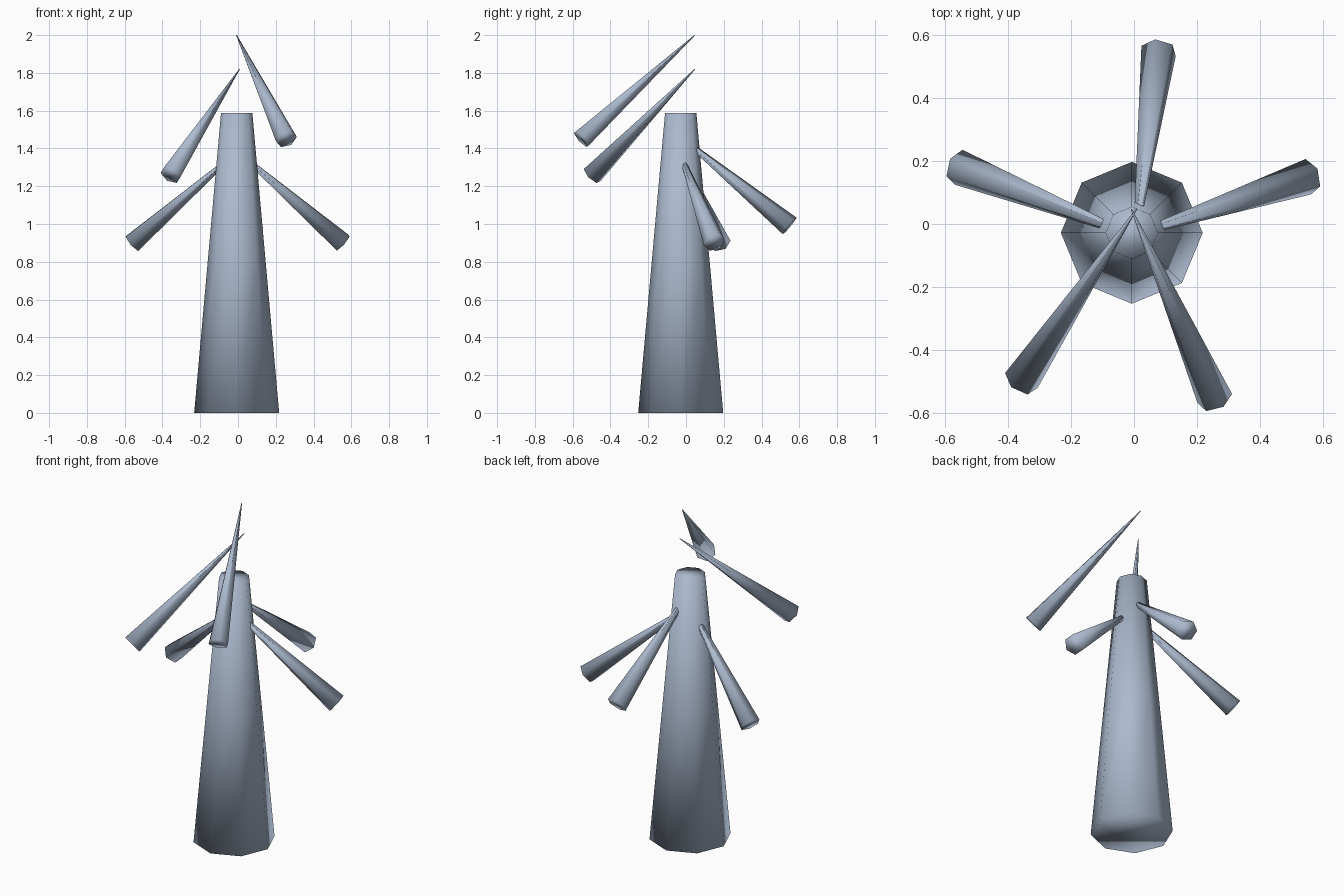
import bpy, bmesh, math
from mathutils import Vector

if "Cube" in bpy.data.objects:
    bpy.data.objects.remove(bpy.data.objects["Cube"])

# Blue-grey wood
wood = bpy.data.materials.new("wood")
wood.diffuse_color = (0.41, 0.49, 0.62, 1)
wood.use_nodes = True
wood.node_tree.nodes["Principled BSDF"].inputs["Base Color"].default_value = wood.diffuse_color


def tapered(name, start, end, rings, sides, roll=0.0):
    """Closed smooth tapered tube; rings = (fraction along axis, radius)."""
    start, end = Vector(start), Vector(end)
    axis = end - start
    d = axis.normalized()
    u = Vector((0, 0, 1)).cross(d).normalized() if abs(d.z) < 0.99 else Vector((1, 0, 0))
    v = d.cross(u)
    angles = [roll + math.tau * i / sides for i in range(sides)]
    bm = bmesh.new()
    loops = []
    for t, r in rings:
        c = start + axis * t
        loops.append([bm.verts.new(c + r * (math.cos(a) * u + math.sin(a) * v)) for a in angles])
    for a, b in zip(loops, loops[1:]):
        for i in range(sides):
            j = (i + 1) % sides
            bm.faces.new((a[i], a[j], b[j], b[i]))
    bm.faces.new(loops[0])
    bm.faces.new(loops[-1])
    bmesh.ops.recalc_face_normals(bm, faces=bm.faces)
    for f in bm.faces:
        f.smooth = True
    me = bpy.data.meshes.new(name)
    bm.to_mesh(me)
    bm.free()
    me.materials.append(wood)
    ob = bpy.data.objects.new(name, me)
    bpy.context.collection.objects.link(ob)
    return ob


# Eight-sided tapered trunk
tapered("trunk", (-0.007, -0.028, 0), (-0.007, -0.028, 1.587),
        [(0, 0.225), (0.5, 0.154), (1, 0.083)], 8)

# Drooping branches: pointed tip, wide outer end, roll in degrees
branches = {
    "branch_right": ((-0.07, -0.057, 1.444), (0.553, 0.15, 0.902), 15),
    "branch_left": ((0.057, -0.062, 1.437), (-0.556, 0.18, 0.90), 45),
    "branch_back": ((-0.003, -0.10, 1.52), (0.078, 0.549, 0.99), 15),
    "branch_front_right": ((-0.008, 0.047, 2.0), (0.256, -0.553, 1.45), 15),
    "branch_front_left": ((0.008, 0.047, 1.82), (-0.357, -0.496, 1.26), 45),
}
for name, (tip, end, roll) in branches.items():
    tapered(name, tip, end, [(0, 0.002), (1, 0.058)], 6, math.radians(roll))
